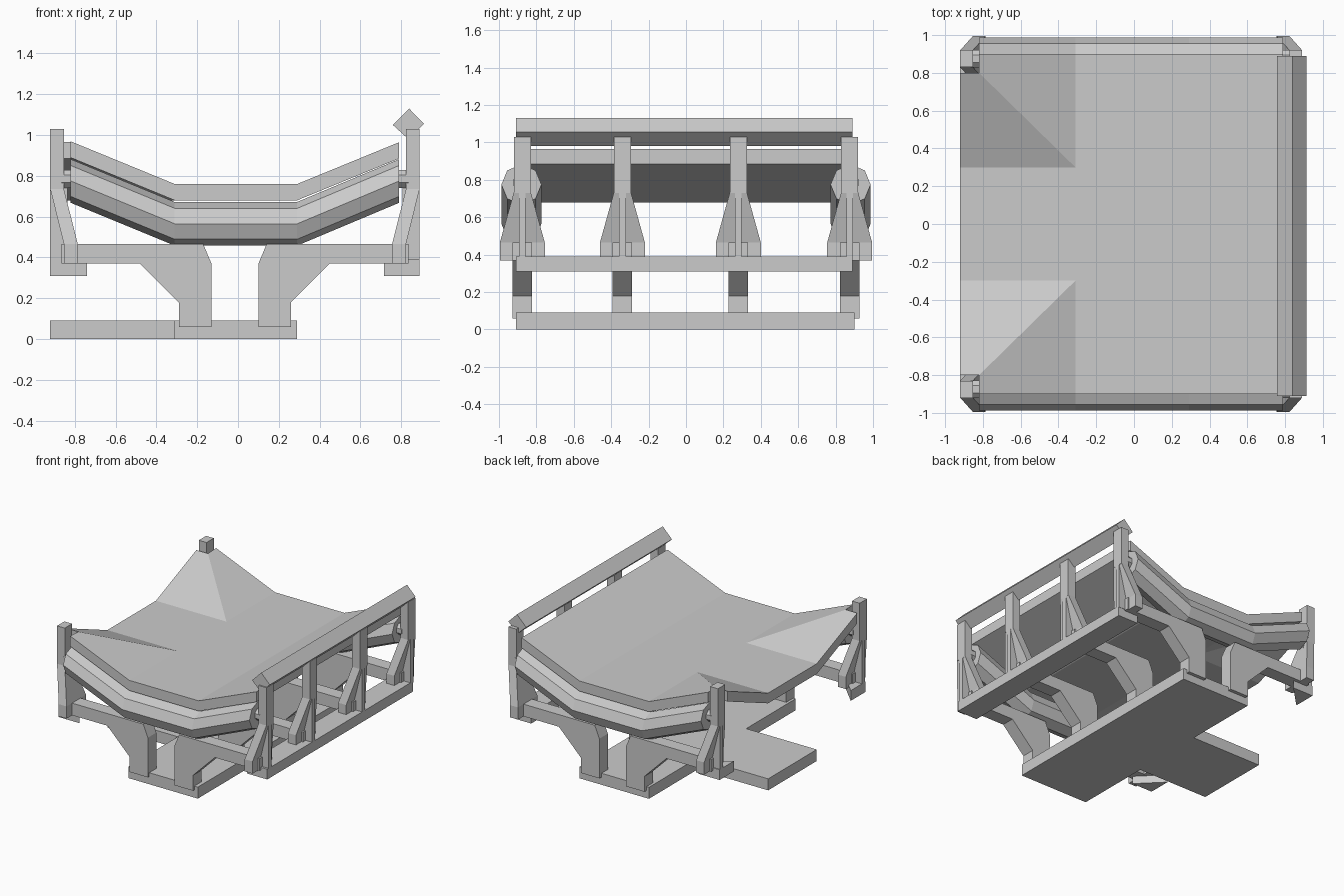
import bpy, bmesh, math
from mathutils import Vector

if "Cube" in bpy.data.objects:
    bpy.data.objects.remove(bpy.data.objects["Cube"])

CX = -0.015            # mirror plane of the left/right supports


def make(name, verts, faces):
    me = bpy.data.meshes.new(name)
    bm = bmesh.new()
    vs = [bm.verts.new(v) for v in verts]
    for f in faces:
        bm.faces.new([vs[i] for i in f])
    bmesh.ops.recalc_face_normals(bm, faces=bm.faces)
    bm.to_mesh(me)
    bm.free()
    ob = bpy.data.objects.new(name, me)
    bpy.context.collection.objects.link(ob)
    return ob


def loft(name, rings):
    """Join equal-sized point loops into a closed solid."""
    n = len(rings[0])
    verts = [p for r in rings for p in r]
    faces = [list(range(n)), list(range(len(verts) - n, len(verts)))]
    for k in range(len(rings) - 1):
        for i in range(n):
            j = (i + 1) % n
            faces.append([k*n + i, k*n + j, k*n + n + j, k*n + n + i])
    return make(name, verts, faces)


def prism_y(name, pts, y0, y1):
    return loft(name, [[(x, y, z) for x, z in pts] for y in (y0, y1)])


def prism_z(name, pts, z0, z1):
    return loft(name, [[(x, y, z) for x, y in pts] for z in (z0, z1)])


def box(name, x0, x1, y0, y1, z0, z1):
    return prism_y(name, [(x0, z0), (x1, z0), (x1, z1), (x0, z1)], y0, y1)


# Trough deck: main trough along y with a mitred branch opening towards -x
def deck_z(x, y):
    main = max(0, -0.31 - x, x - 0.29)
    side = max(0, abs(y) - 0.3)
    rise = main if x > 0 else min(main, side)
    return 0.76 + 0.41 * rise


top = []
for s in (1, -1):
    top += [[(-0.31, 0.3*s), (-0.31, 0.9*s), (-0.82, 0.9*s), (-0.82, 0.8*s)],
            [(-0.31, 0.3*s), (-0.82, 0.8*s), (-0.92, 0.8*s), (-0.92, 0.3*s)]]
ys = [-0.9, -0.3, 0.3, 0.9]
for a, b in zip(ys, ys[1:]):
    for x0, x1 in ((-0.31, 0.29), (0.29, 0.79)):
        top.append([(x0, a), (x1, a), (x1, b), (x0, b)])
top.append([(-0.92, -0.3), (-0.31, -0.3), (-0.31, 0.3), (-0.92, 0.3)])
bm = bmesh.new()
for f in top:
    bm.faces.new([bm.verts.new((x, y, deck_z(x, y))) for x, y in f])
bmesh.ops.remove_doubles(bm, verts=bm.verts, dist=1e-4)
bmesh.ops.recalc_face_normals(bm, faces=bm.faces)
ext = bmesh.ops.extrude_face_region(bm, geom=bm.faces[:], use_keep_orig=True)
bmesh.ops.translate(bm, vec=(0, 0, -0.08),
                    verts=[e for e in ext["geom"] if isinstance(e, bmesh.types.BMVert)])
bmesh.ops.recalc_face_normals(bm, faces=bm.faces)
me = bpy.data.meshes.new("trough_deck")
bm.to_mesh(me)
bm.free()
bpy.context.collection.objects.link(bpy.data.objects.new("trough_deck", me))

# Octagonal end pipes following the trough profile
for s in (1, -1):
    rings = []
    for x, z in ((-0.82, 0.775), (-0.31, 0.565), (0.29, 0.565), (0.79, 0.775)):
        rings.append([(x, 0.88*s + 0.107*math.cos(i*math.pi/4),
                       z + 0.107*math.sin(i*math.pi/4)) for i in range(8)])
    loft("end_pipe", rings)

# T-shaped base slab
prism_z("base_slab", [(-0.31, -0.91), (0.29, -0.91), (0.29, 0.9), (-0.31, 0.9),
                      (-0.31, 0.3), (-0.92, 0.3), (-0.92, -0.3), (-0.31, -0.3)], 0, 0.09)


def support(side, y, outer):
    """Leg, arm, flared bracket and post on one side of a frame."""
    def X(d):
        return CX + side * d

    # leg and arm in one profile
    prof = [(0.115, 0.06), (0.275, 0.06), (0.275, 0.18), (0.465, 0.37),
            (0.85, 0.37), (0.85, 0.465), (0.155, 0.465), (0.115, 0.37)]
    prism_y("leg_arm", [(X(d), z) for d, z in prof], y - 0.052, y + 0.052)
    # post
    box("post", X(0.838), X(0.905), y - 0.045, y + 0.045, 0.73, 1.03)
    # flared bracket

    def ring(d0, d1, w, z):
        return [(X(d0), y - w, z), (X(d1), y - w, z), (X(d1), y + w, z), (X(d0), y + w, z)]
    loft("flared_bracket", [ring(0.77, 0.838, 0.12, 0.37), ring(0.77, 0.838, 0.12, 0.465),
                            ring(0.838, 0.905, 0.045, 0.735)])
    # outer web
    box("bracket_web", X(0.82), X(0.905), y - 0.018, y + 0.018, 0.38, 0.74)
    # pipe connector
    if outer:
        c = [(y + 0.05*math.cos(math.pi/8 + i*math.pi/4),
              0.785 + 0.048*math.sin(math.pi/8 + i*math.pi/4)) for i in range(8)]
        loft("pipe_connector", [[(X(d), a, b) for a, b in c] for d in (0.79, 0.85)])


for y in (-0.875, -0.34, 0.28, 0.875):
    support(1, y, abs(y) > 0.5)
for s in (1, -1):
    support(-1, 0.875*s, True)
    # mitred foot under the left brackets
    prism_z("mitred_foot", [(-0.92, 0.9*s), (-0.74, 0.9*s), (-0.92, 0.72*s)], 0.31, 0.39)

# Long beam and hand rail on the right
box("side_beam", 0.715, 0.89, -0.91, 0.89, 0.31, 0.39)
prism_y("hand_rail", [(0.838, 1.13), (0.912, 1.055), (0.835, 0.98), (0.758, 1.05)], -0.91, 0.89)
